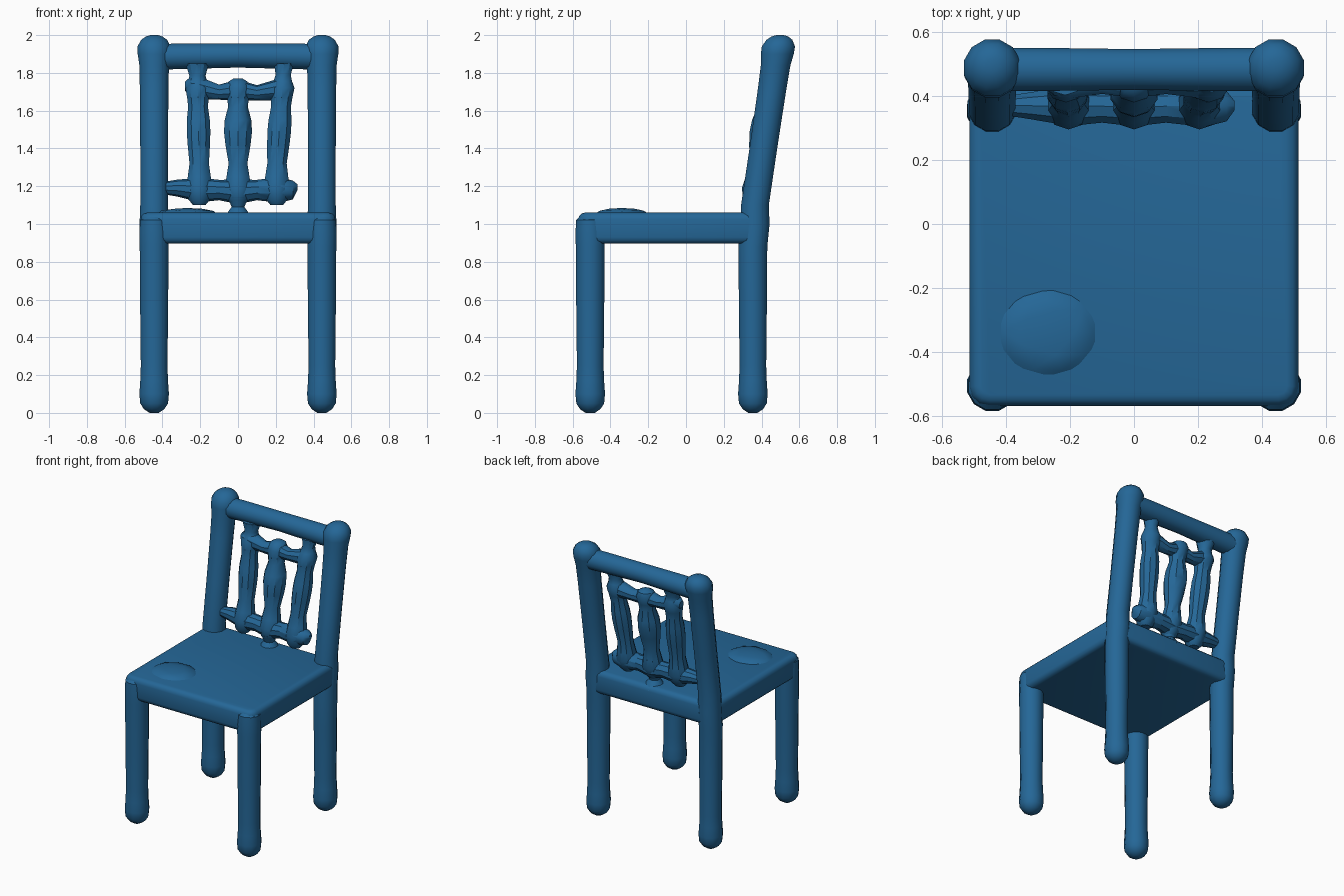
import bpy, bmesh, math
from mathutils import Vector

cube = bpy.data.objects.get("Cube")
if cube:
    bpy.data.objects.remove(cube, do_unlink=True)

blue = bpy.data.materials.new("chair blue")
blue.use_nodes = True
colour = (0.018, 0.135, 0.31, 1)
blue.diffuse_color = colour
blue.node_tree.nodes["Principled BSDF"].inputs["Base Color"].default_value = colour


def finish(name, bm):
    """Turn a bmesh into a blue object with gently softened facets."""
    bmesh.ops.recalc_face_normals(bm, faces=bm.faces)
    mesh = bpy.data.meshes.new(name)
    bm.to_mesh(mesh)
    bm.free()
    mesh.materials.append(blue)
    obj = bpy.data.objects.new(name, mesh)
    bpy.context.collection.objects.link(obj)
    bpy.ops.object.select_all(action='DESELECT')
    obj.select_set(True)
    bpy.context.view_layer.objects.active = obj
    bpy.ops.object.shade_smooth_by_angle(angle=math.radians(35))
    return obj


def tube(name, rings, axis="z", sides=12):
    """Skin round rings (x, y, z, radius) that lie across one axis."""
    bm = bmesh.new()
    loops = []
    for x, y, z, r in rings:
        loop = []
        for i in range(sides):
            a = math.tau * (i + 0.5) / sides
            u, v = r * math.cos(a), r * math.sin(a)
            offset = Vector((u, v, 0)) if axis == "z" else Vector((0, u, v))
            loop.append(bm.verts.new(Vector((x, y, z)) + offset))
        loops.append(loop)
    for a, b in zip(loops, loops[1:]):
        for i in range(sides):
            j = (i + 1) % sides
            bm.faces.new((a[i], a[j], b[j], b[i]))
    bm.faces.new(loops[0])
    bm.faces.new(loops[-1])
    return finish(name, bm)


def lean(z):
    """Depth of the sloping back at a given height."""
    return 0.365 + 0.148 * max(0, z - 1.1)


# Legs with ball feet; the rear pair carries on up as posts with ball tops
foot = [(0, 0.025), (0.02, 0.056), (0.05, 0.076), (0.1, 0.081),
        (0.17, 0.076), (0.25, 0.073), (0.6, 0.077), (0.88, 0.079)]
post = [(1.0, 0.08), (1.1, 0.076), (1.4, 0.076), (1.7, 0.078), (1.84, 0.081),
        (1.9, 0.09), (1.94, 0.091), (1.975, 0.071), (1.993, 0.045), (2.0, 0.02)]
for side, sx in (("left", 1), ("right", -1)):
    x = 0.444 * sx
    tube("front_leg_" + side,
         [(x, -0.507, z, r) for z, r in foot + [(0.95, 0.081), (1.02, 0.077), (1.05, 0.05)]])
    tube("back_leg_" + side,
         [(x, 0.354, z, r) for z, r in foot] + [(x, lean(z), z, r) for z, r in post])

# Rounded seat slab
bm = bmesh.new()
bmesh.ops.create_cube(bm, size=1)
for v in bm.verts:
    v.co = Vector((v.co.x * 1.03, v.co.y * 1.0 - 0.07, v.co.z * 0.165 + 0.978))
upright = [e for e in bm.edges if abs(e.verts[0].co.z - e.verts[1].co.z) > 0.1]
bmesh.ops.bevel(bm, geom=upright, offset=0.06, segments=3, profile=0.5, affect='EDGES')
rim = [e for e in bm.edges if abs(e.verts[0].co.z - e.verts[1].co.z) < 0.01]
bmesh.ops.bevel(bm, geom=rim, offset=0.035, segments=3, profile=0.5, affect='EDGES')
finish("seat", bm)

# Low lump on the right front of the seat
bm = bmesh.new()
bmesh.ops.create_icosphere(bm, subdivisions=2, radius=1)
for v in bm.verts:
    v.co = Vector((v.co.x * 0.16 - 0.27, v.co.y * 0.14 - 0.34, v.co.z * 0.03 + 1.055))
finish("seat_lump", bm)

# Top rail between the posts
tube("top_rail", [(x, 0.484, z, r) for x, z, r in
                  [(-0.42, 1.885, 0.07), (-0.3, 1.888, 0.07), (0, 1.892, 0.066),
                   (0.3, 1.888, 0.07), (0.42, 1.885, 0.07)]], "x")

# Turned spindles
turning = [(1.1, 0.035), (1.13, 0.06), (1.19, 0.074), (1.25, 0.064), (1.32, 0.052),
           (1.42, 0.07), (1.49, 0.078), (1.55, 0.074), (1.62, 0.055), (1.67, 0.06),
           (1.72, 0.068), (1.755, 0.052)]
slim = [(z, r if z < 1.26 or z > 1.6 else 0.054 + (r - 0.052) * 0.45) for z, r in turning]
tops = {"right": [(1.785, 0.045), (1.85, 0.065)],
        "centre": [(1.77, 0.025)],
        "left": [(1.79, 0.042), (1.85, 0.055)]}
for name, x, drift, shape in (("right", -0.205, -0.01, slim), ("centre", 0, 0, turning),
                              ("left", 0.205, 0.035, slim)):
    rings = shape + tops[name]
    tube("spindle_" + name,
         [(x + drift * max(0, z - 1.3) / 0.5, lean(z) - 0.008, z, r) for z, r in rings], sides=10)

# Cross rails joining the spindles, swelling at each joint
lower = [(-0.38, 1.19, 0.035), (-0.32, 1.19, 0.045), (-0.2, 1.18, 0.065), (-0.1, 1.18, 0.054),
         (0, 1.17, 0.065), (0.1, 1.18, 0.054), (0.22, 1.18, 0.068), (0.29, 1.18, 0.05),
         (0.315, 1.195, 0.015)]
upper = [(-0.28, 1.73, 0.025), (-0.25, 1.73, 0.05), (-0.2, 1.72, 0.058), (-0.1, 1.698, 0.04),
         (0, 1.71, 0.055), (0.1, 1.695, 0.04), (0.2, 1.71, 0.055), (0.26, 1.72, 0.045),
         (0.285, 1.73, 0.02)]
for name, path in (("lower_cross_rail", lower), ("upper_cross_rail", upper)):
    tube(name, [(x, lean(z) - 0.008, z, r) for x, z, r in path], "x", 10)

# Small neck holding the splat to the seat
tube("splat_neck", [(0, 0.355, z, r) for z, r in
                    [(1.03, 0.075), (1.065, 0.055), (1.09, 0.036), (1.14, 0.055)]], sides=10)
